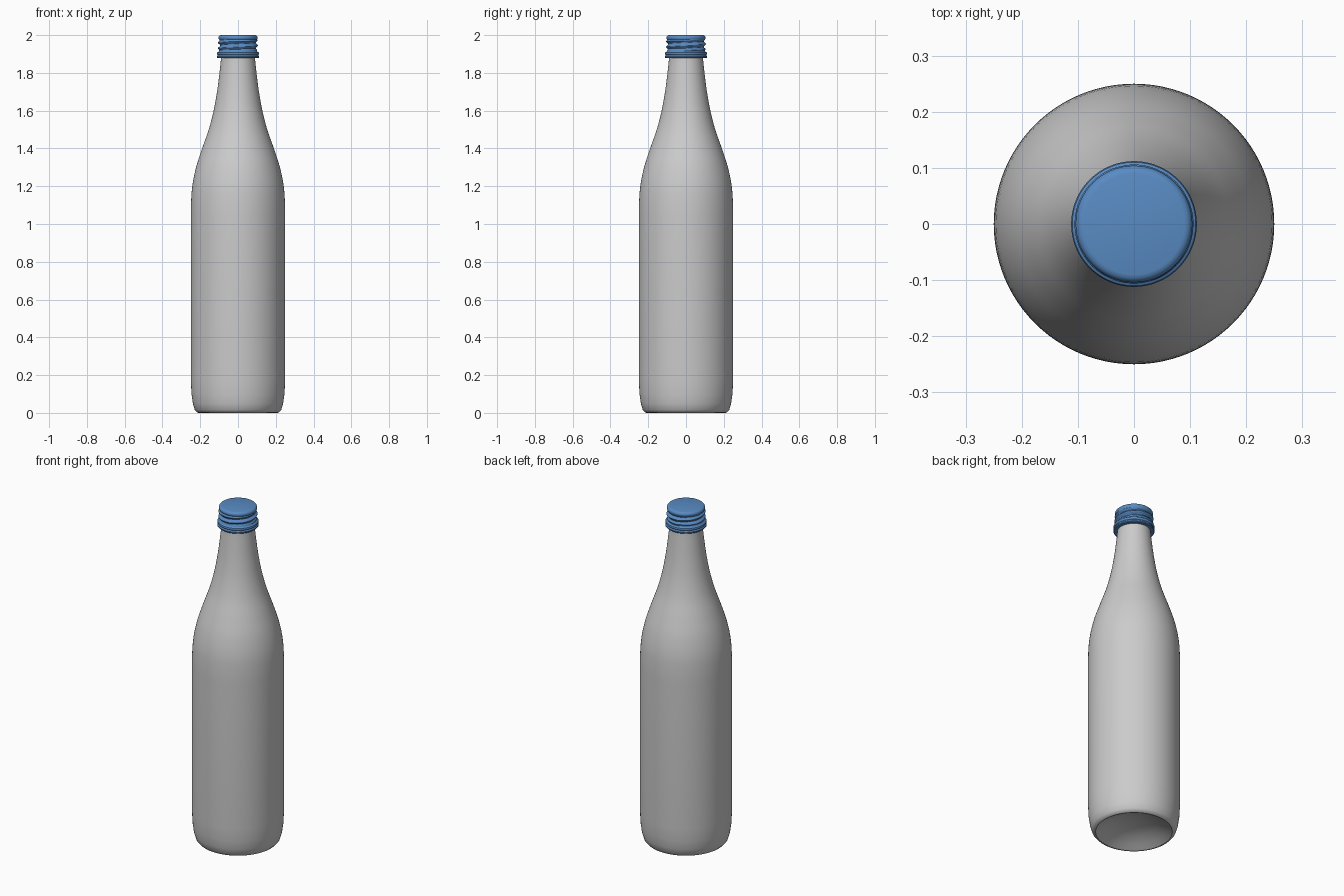
import bpy, bmesh, math

if "Cube" in bpy.data.objects:
    bpy.data.objects.remove(bpy.data.objects["Cube"])

SEG = 96


def material(name, rgb):
    m = bpy.data.materials.new(name)
    m.diffuse_color = (*rgb, 1)
    m.use_nodes = True
    m.node_tree.nodes["Principled BSDF"].inputs["Base Color"].default_value = m.diffuse_color
    return m


def lathe(name, profile, mat, radius_fn=None):
    """Spin (radius, z) points round z; radius_fn can add detail by angle."""
    bm = bmesh.new()
    rings = []
    for r, z in profile:
        if r == 0:
            rings.append([bm.verts.new((0, 0, z))])
            continue
        ring = []
        for i in range(SEG):
            a = 2 * math.pi * i / SEG
            rr = r + (radius_fn(z, a) if radius_fn else 0)
            ring.append(bm.verts.new((rr * math.cos(a), rr * math.sin(a), z)))
        rings.append(ring)
    for lo, hi in zip(rings, rings[1:]):
        for i in range(SEG):
            j = (i + 1) % SEG
            quad = [lo[i % len(lo)], lo[j % len(lo)], hi[j % len(hi)], hi[i % len(hi)]]
            bm.faces.new(list(dict.fromkeys(quad)))
    bmesh.ops.recalc_face_normals(bm, faces=bm.faces)
    me = bpy.data.meshes.new(name)
    bm.to_mesh(me)
    bm.free()
    ob = bpy.data.objects.new(name, me)
    bpy.context.collection.objects.link(ob)
    me.materials.append(mat)
    bpy.ops.object.select_all(action='DESELECT')
    ob.select_set(True)
    bpy.context.view_layer.objects.active = ob
    bpy.ops.object.shade_smooth_by_angle(angle=math.radians(40))
    return ob


def smooth_curve(pts, n=5):
    """Catmull-Rom through the points."""
    out = []
    p = [pts[0]] + pts + [pts[-1]]
    for a, b, c, d in zip(p, p[1:], p[2:], p[3:]):
        for k in range(n):
            t = k / n
            out.append(tuple(0.5 * (2 * b[i] + (c[i] - a[i]) * t
                       + (2 * a[i] - 5 * b[i] + 4 * c[i] - d[i]) * t * t
                       + (3 * b[i] - a[i] - 3 * c[i] + d[i]) * t ** 3) for i in (0, 1)))
    return out + [pts[-1]]


grey = material("grey glass", (0.6, 0.6, 0.6))
blue = material("blue cap", (0.10, 0.26, 0.55))

# Bottle: hollow underside, rounded heel, straight body, sloping shoulder, neck
base = [(0, 0.06), (0.06, 0.056), (0.12, 0.042), (0.17, 0.02), (0.20, 0.004), (0.208, 0)]
heel = [(0.218, 0.003), (0.229, 0.016), (0.239, 0.05), (0.246, 0.10), (0.25, 0.18)]
upper = [(0.25, 1.0), (0.249, 1.1), (0.242, 1.2), (0.222, 1.3), (0.19, 1.4), (0.155, 1.5),
         (0.129, 1.6), (0.111, 1.7), (0.098, 1.8), (0.09, 1.88), (0.088, 1.96)]
lathe("bottle", base + heel + smooth_curve(upper) + [(0, 1.96)], grey)


# Cap: two lower beads, spiral thread, rounded top
def thread(z, a):
    if not 1.918 < z < 1.978:
        return 0
    fade = min(1, (z - 1.918) / 0.01, (1.978 - z) / 0.01)
    return 0.006 * fade * math.cos(2 * math.pi * (z - 1.945) / 0.03 - a)


cap = [(0.088, 1.878), (0.108, 1.878), (0.112, 1.882), (0.112, 1.888), (0.108, 1.892),
       (0.107, 1.895), (0.111, 1.899), (0.112, 1.904), (0.110, 1.909), (0.102, 1.913)]
cap += [(0.1, 1.916 + 0.003 * i) for i in range(21)]
cap += [(0.103, 1.981), (0.104, 1.986), (0.102, 1.993), (0.097, 1.998), (0.09, 2.0), (0, 2.0)]
lathe("cap", cap, blue, thread)
